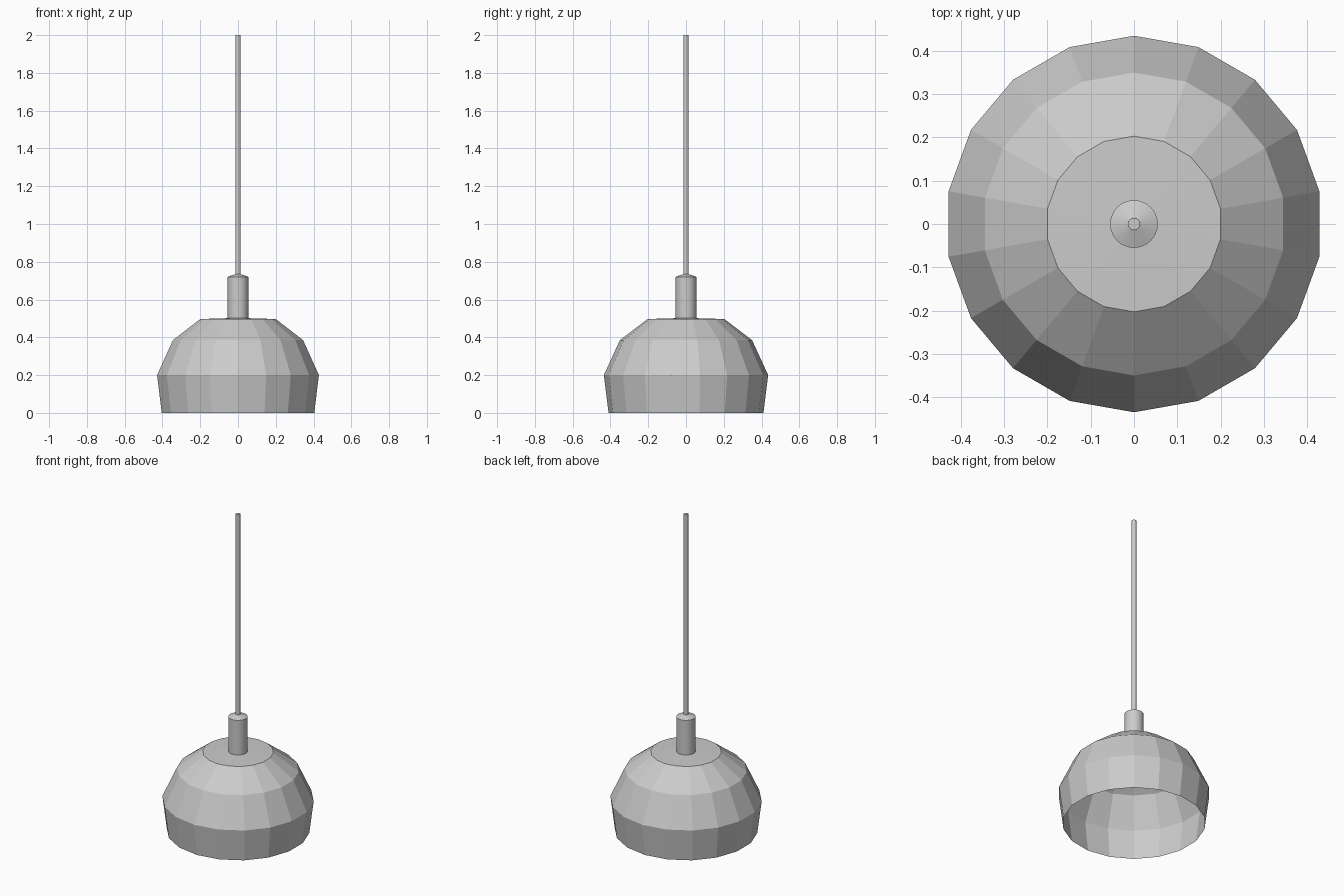
import bpy, bmesh, math

if "Cube" in bpy.data.objects:
    bpy.data.objects.remove(bpy.data.objects["Cube"])


def lathe(name, profile, sides, start=math.pi / 2):
    """Revolve (radius, z) points about z; radius 0 makes a pole."""
    bm = bmesh.new()
    rings = []
    for r, z in profile:
        if r == 0:
            rings.append([bm.verts.new((0, 0, z))] * sides)
        else:
            angles = [start + 2 * math.pi * i / sides for i in range(sides)]
            rings.append([bm.verts.new((r * math.cos(a), r * math.sin(a), z)) for a in angles])
    for low, high in zip(rings, rings[1:]):
        for i in range(sides):
            j = (i + 1) % sides
            corners = [low[i], low[j], high[j], high[i]]
            bm.faces.new(list(dict.fromkeys(corners)))
    mesh = bpy.data.meshes.new(name)
    bm.to_mesh(mesh)
    bm.free()
    obj = bpy.data.objects.new(name, mesh)
    bpy.context.collection.objects.link(obj)
    return obj


def smooth(obj):
    bpy.ops.object.select_all(action='DESELECT')
    obj.select_set(True)
    bpy.context.view_layer.objects.active = obj
    bpy.ops.object.shade_smooth_by_angle(angle=math.radians(30))


# Faceted thin shade, open underneath
lathe("lamp_shade", [(0.41, 0), (0.435, 0.2), (0.35, 0.385), (0.203, 0.497), (0, 0.503)], 18)

# Socket sleeve with a shallow conical top
smooth(lathe("socket_sleeve", [(0.055, 0.5), (0.055, 0.72), (0.014, 0.735)], 32))

# Hanging cord
smooth(lathe("hanging_cord", [(0.014, 0.72), (0.014, 2.0), (0, 2.0)], 16))
